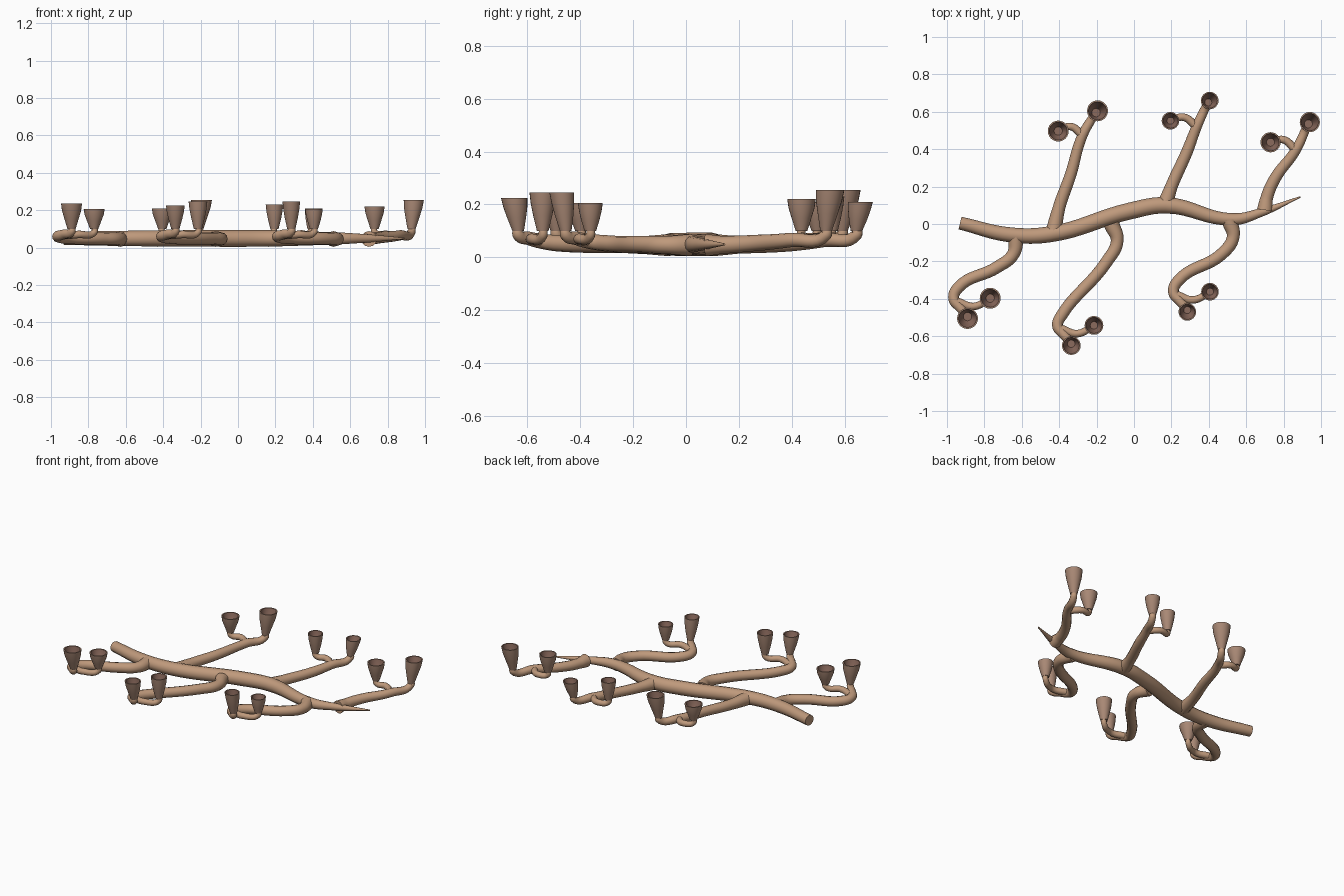
import bpy, bmesh, math
from mathutils import Vector

if "Cube" in bpy.data.objects:
    bpy.data.objects.remove(bpy.data.objects["Cube"])


def material(name, color):
    m = bpy.data.materials.new(name)
    m.diffuse_color = (*color, 1)
    m.use_nodes = True
    m.node_tree.nodes["Principled BSDF"].inputs["Base Color"].default_value = m.diffuse_color
    return m


BARK = material("bark", (0.52, 0.32, 0.20))
CUP = material("cup_shell", (0.40, 0.25, 0.18))
INNER = material("cup_inside", (0.26, 0.145, 0.11))


def smooth(ob):
    bpy.ops.object.select_all(action='DESELECT')
    ob.select_set(True)
    bpy.context.view_layer.objects.active = ob
    bpy.ops.object.shade_smooth_by_angle(angle=math.radians(45))


def tube(name, pts):
    """Tapered round tube through (position, radius) points."""
    cu = bpy.data.curves.new(name, 'CURVE')
    cu.dimensions = '3D'
    cu.bevel_depth = 1.0
    cu.bevel_resolution = 4
    cu.resolution_u = 8
    cu.use_fill_caps = True
    sp = cu.splines.new('BEZIER')
    sp.bezier_points.add(len(pts) - 1)
    for p, (co, r) in zip(sp.bezier_points, pts):
        p.co = co
        p.radius = r
        p.handle_left_type = p.handle_right_type = 'AUTO'
    ob = bpy.data.objects.new(name, cu)
    bpy.context.collection.objects.link(ob)
    bpy.ops.object.select_all(action='DESELECT')
    ob.select_set(True)
    bpy.context.view_layer.objects.active = ob
    bpy.ops.object.convert(target='MESH')
    ob = bpy.context.object
    ob.data.materials.clear()
    ob.data.materials.append(BARK)
    smooth(ob)


def cup(name, base, top, r, n=24):
    """Hollow flared cup lathed from base centre to rim centre."""
    # (height fraction, radius): outside up, over the rim, inside down
    outer = [(0, 0.022), (0.4, 0.36 * r + 0.018), (0.72, 0.91 * r), (1, r)]
    inner = [(1, 0.86 * r), (0.72, 0.74 * r), (0.35, 0.4 * r)]
    bm = bmesh.new()
    rings = []
    for t, rad in outer + inner:
        c = base.lerp(top, t)
        ring = [c + Vector((math.cos(math.tau * i / n), math.sin(math.tau * i / n), 0)) * rad
                for i in range(n)]
        rings.append([bm.verts.new(v) for v in ring])
    for k, (a, b) in enumerate(zip(rings, rings[1:])):
        for i in range(n):
            j = (i + 1) % n
            f = bm.faces.new((a[i], a[j], b[j], b[i]))
            f.material_index = int(k >= len(outer))
    bm.faces.new(rings[0][::-1])
    bm.faces.new(rings[-1]).material_index = 1
    me = bpy.data.meshes.new(name)
    bm.to_mesh(me)
    bm.free()
    me.materials.append(CUP)
    me.materials.append(INNER)
    ob = bpy.data.objects.new(name, me)
    bpy.context.collection.objects.link(ob)
    smooth(ob)


def branch(name, path, fork, tip, side, tip_top, side_top, r):
    """Branch along path, twig from fork to the side cup, and both cups."""
    s = 1 if tip.y > 0 else -1
    # Branch rises gently and thins toward its tip, with a thick collar at the stem
    pts = []
    for i, p in enumerate(path):
        t = i / (len(path) - 1)
        pts.append(((p.x, p.y, 0.046 + 0.04 * t ** 2.5), 0.034 - 0.012 * t * t if i else 0.042))
    end = path[-1]
    tube(name + "_branch", pts + [((end.x, end.y, 0.116), 0.016)])
    # Side twig bows outward, then turns up under its cup
    mid = (fork + side) / 2 + Vector((0, 0.035 * s))
    tube(name + "_twig", [((*fork, 0.065), 0.022), ((*mid, 0.07), 0.02),
                          ((*side, 0.082), 0.018), ((*side, 0.116), 0.015)])
    cup(name + "_tip_cup", Vector((*end, 0.1)), Vector((*tip, tip_top)), r)
    cup(name + "_side_cup", Vector((*side, 0.1)), Vector((*side, side_top)), r)


def back_branch(name, path, tip, tip_top, side_top, r):
    path, tip = [Vector(p) for p in path], Vector(tip)
    branch(name, path + [tip - Vector((0.012, 0.015))], path[-1], tip,
           tip + Vector((-0.21, -0.108)), tip_top, side_top, r)


def front_branch(name, path, tip, tip_top, side_top, r):
    # All front branches end in the same hook, placed relative to the tip cup
    path, tip = [Vector(p) for p in path], Vector(tip)
    hook = [tip + Vector(o) for o in ((-0.05, 0.165), (-0.074, 0.105), (-0.04, 0.057), (0, 0.015))]
    branch(name, path + hook, tip + Vector((-0.055, 0.09)), tip,
           tip + Vector((0.121, 0.108)), tip_top, side_top, r)


# Main wavy stem, tapering to a point on the right
stem = []
for x, y in ((-0.93, 0.005), (-0.66, -0.058), (-0.45, -0.055), (-0.02, 0.07),
             (0.17, 0.10), (0.53, 0.025), (0.68, 0.062), (0.89, 0.145)):
    u = (x + 0.05) / 0.94
    stem.append(((x, y, 0.049), 0.045 - 0.012 * u * u if u < 0 else 0.045 - 0.041 * u ** 2.5))
tube("main_stem", stem)

# Back branches
back_branch("back_left", [(-0.43, -0.04), (-0.40, 0.09), (-0.34, 0.26), (-0.275, 0.475)],
            (-0.195, 0.605), 0.255, 0.21, 0.056)
back_branch("back_middle", [(0.165, 0.10), (0.20, 0.20), (0.285, 0.39), (0.335, 0.52)],
            (0.405, 0.66), 0.21, 0.23, 0.047)
back_branch("back_right", [(0.70, 0.075), (0.71, 0.14), (0.755, 0.245), (0.865, 0.395)],
            (0.94, 0.545), 0.255, 0.22, 0.054)

# Front branches
front_branch("front_left", [(-0.63, -0.06), (-0.645, -0.16), (-0.73, -0.23)],
             (-0.89, -0.505), 0.235, 0.205, 0.056)
front_branch("front_middle", [(-0.12, 0), (-0.09, -0.09), (-0.145, -0.20)],
             (-0.335, -0.65), 0.225, 0.245, 0.05)
front_branch("front_right", [(0.51, 0.02), (0.53, -0.07), (0.475, -0.155)],
             (0.285, -0.47), 0.245, 0.205, 0.047)
